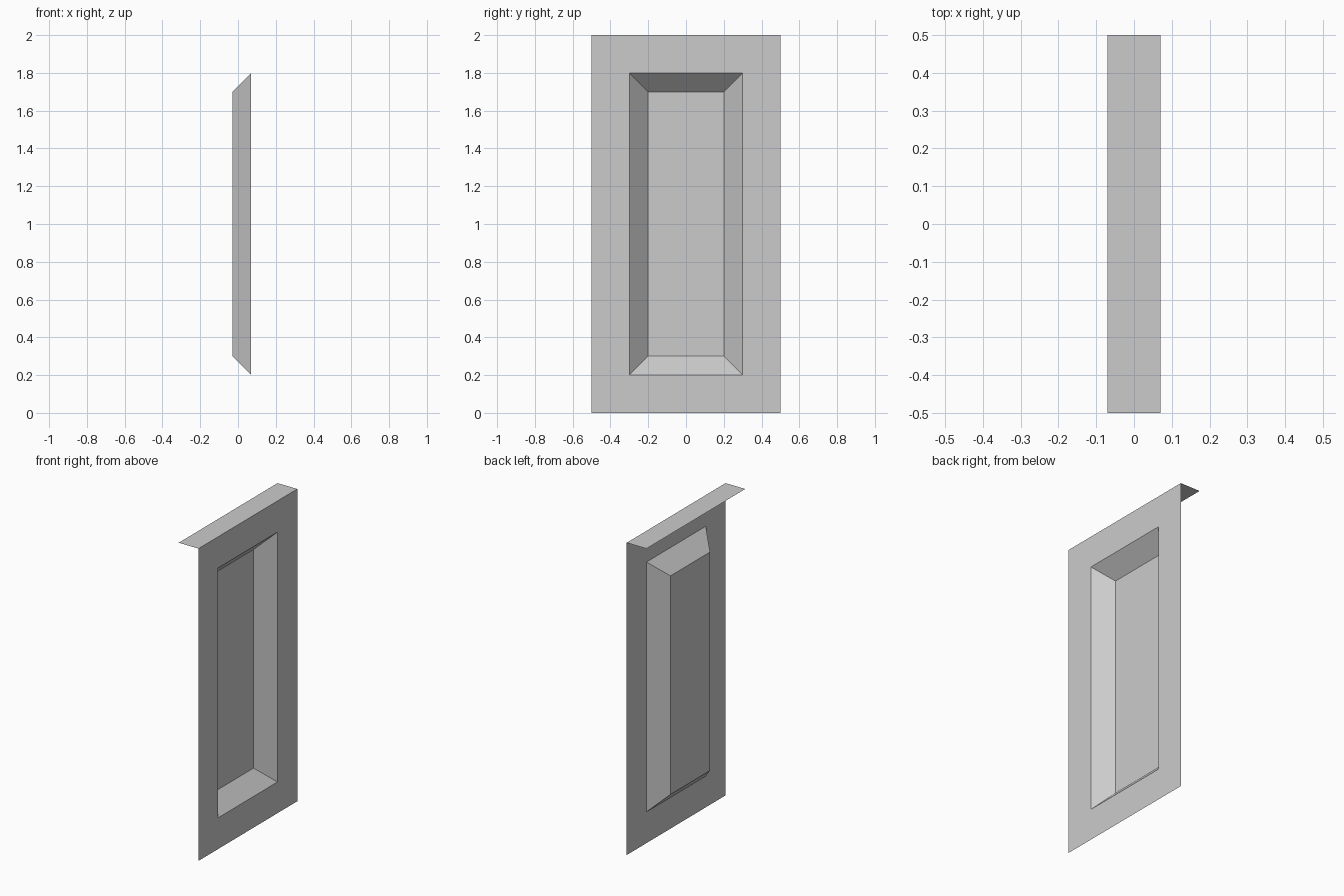
import bpy, bmesh
from mathutils import Vector

if "Cube" in bpy.data.objects:
    bpy.data.objects.remove(bpy.data.objects["Cube"])

FRONT_X, BACK_X = 0.07, -0.07

bm = bmesh.new()

# Door sheet facing +x
corners = [(-0.5, 0), (0.5, 0), (0.5, 2), (-0.5, 2)]
sheet = bm.faces.new([bm.verts.new((FRONT_X, y, z)) for y, z in corners])
bm.normal_update()

# Flat border, then the bevelled recess sunk towards -x
for width in (0.2, 0.1):
    bmesh.ops.inset_region(bm, faces=[sheet], thickness=width,
                           use_boundary=True, use_even_offset=True)
for v in sheet.verts:
    v.co.x -= 0.1

# Top lip folded back from the upper edge
top = [e for e in bm.edges if all(abs(v.co.z - 2) < 1e-4 for v in e.verts)]
lip = bmesh.ops.extrude_edge_only(bm, edges=top)["geom"]
bmesh.ops.translate(bm, verts=[g for g in lip if isinstance(g, bmesh.types.BMVert)],
                    vec=Vector((BACK_X - FRONT_X, 0, 0)))
bm.normal_update()
for f in bm.faces:
    if f.normal.z < -0.99:
        f.normal_flip()

mesh = bpy.data.meshes.new("recessed_door_panel")
bm.to_mesh(mesh)
bm.free()
bpy.context.collection.objects.link(bpy.data.objects.new("recessed_door_panel", mesh))
